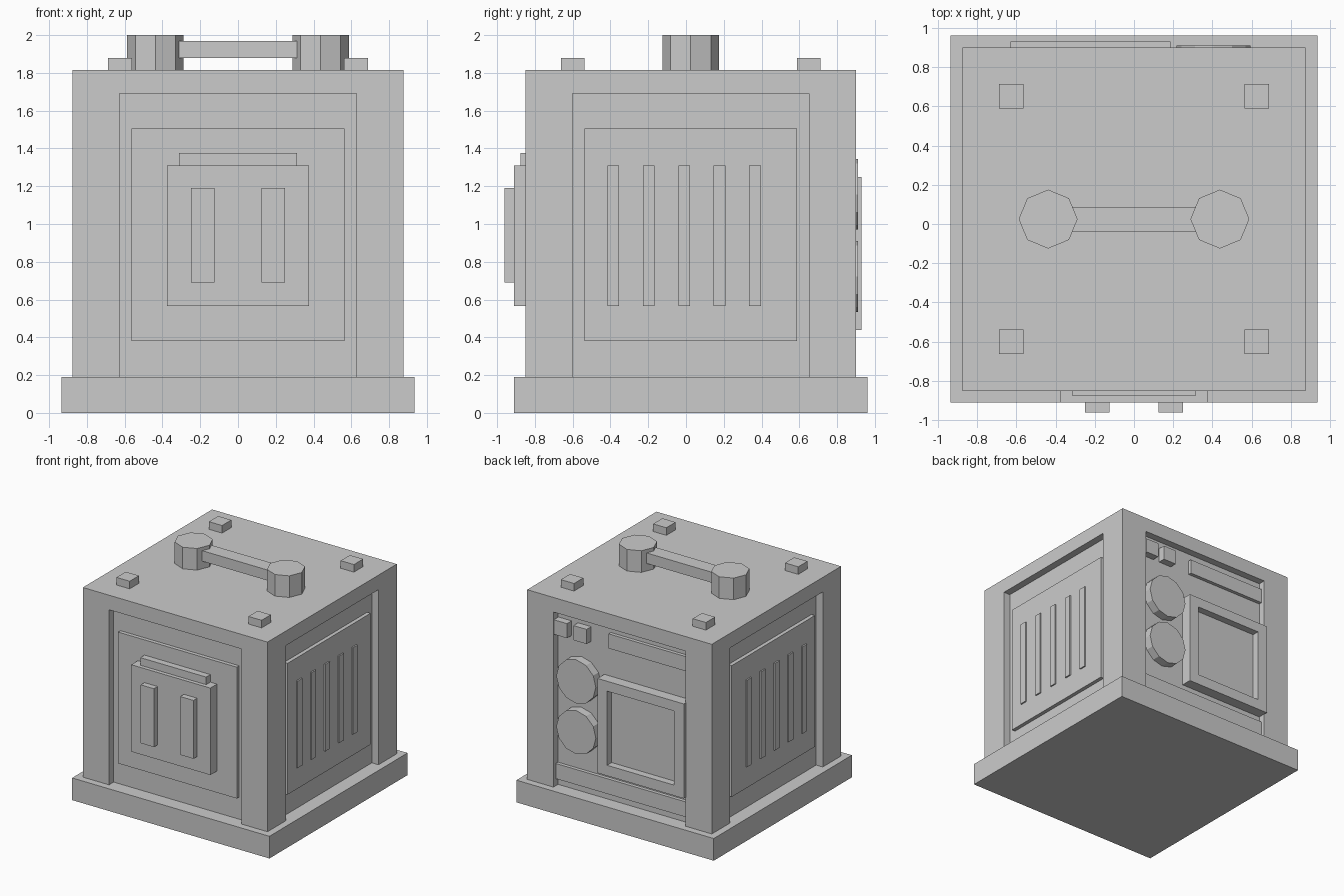
import bpy
import math

if "Cube" in bpy.data.objects:
    bpy.data.objects.remove(bpy.data.objects["Cube"])

CY = 0.025            # depth centre of the cabinet body
HALF = 0.875          # half width of the body
REC = 0.0625          # depth of the side recesses
FRONT, BACK = CY - HALF, CY + HALF

grey = bpy.data.materials.new("plain_grey")
grey.diffuse_color = (0.6, 0.6, 0.6, 1)
grey.use_nodes = True
grey.node_tree.nodes["Principled BSDF"].inputs["Base Color"].default_value = grey.diffuse_color


def finish(name):
    ob = bpy.context.object
    ob.name = name
    ob.data.materials.append(grey)
    return ob


def box(name, x, y, z):
    """Box from (min, max) ranges."""
    bpy.ops.mesh.primitive_cube_add(size=1, location=[(a + b) / 2 for a, b in (x, y, z)])
    bpy.context.object.scale = [abs(b - a) for a, b in (x, y, z)]
    bpy.ops.object.transform_apply(location=False, rotation=False, scale=True)
    return finish(name)


def prism(name, sides, radius, depth, loc, rot=(0, 0, 0)):
    bpy.ops.mesh.primitive_cylinder_add(vertices=sides, radius=radius, depth=depth,
                                        location=loc, rotation=rot)
    return finish(name)


def cut(target, x, y, z):
    """Subtract a box from the target."""
    cutter = box("cutter", x, y, z)
    mod = target.modifiers.new("cut", 'BOOLEAN')
    mod.operation = 'DIFFERENCE'
    mod.solver = 'EXACT'
    mod.object = cutter
    bpy.context.view_layer.objects.active = target
    bpy.ops.object.modifier_apply(modifier=mod.name)
    bpy.data.objects.remove(cutter, do_unlink=True)


# Base slab and body with a recess on every side
box("base", (-0.935, 0.935), (CY - 0.935, CY + 0.935), (0, 0.19))
body = box("body", (-HALF, HALF), (FRONT, BACK), (0.19, 1.815))
W, ZR = 0.627, (0.1, 1.69)
cut(body, (-W, W), (FRONT - 0.1, FRONT + REC), ZR)
cut(body, (-W, W), (BACK - REC, BACK + 0.1), ZR)
for s in (-1, 1):
    cut(body, (s * (HALF - REC), s * (HALF + 0.1)), (CY - W, CY + W), ZR)

# Raised panels in the front and side recesses
P = 0.5625
ZP = (0.38, 1.505)
box("front_panel", (-P, P), (FRONT + 0.03, FRONT + 0.08), ZP)
for s, side in ((-1, "left"), (1, "right")):
    box(side + "_panel", (s * 0.79, s * (HALF - 0.03)), (CY - P, CY + P), ZP)
    # Vent slats
    for i in range(5):
        y = -0.01 + (i - 2) * 0.1875
        box(side + "_vent_slat", (s * 0.82, s * (HALF - 0.018)),
            (y - 0.031, y + 0.031), (0.565, 1.31))

# Front hatch with two grips and a top ledge
box("hatch", (-0.375, 0.375), (-0.91, FRONT + 0.05), (0.565, 1.31))
box("hatch_ledge", (-0.3125, 0.3125), (-0.877, FRONT + 0.05), (1.31, 1.375))
for s in (-1, 1):
    box("hatch_grip", (s * 0.125, s * 0.25), (-0.96, -0.89), (0.69, 1.19))

# Carrying handle and corner studs on top
for s in (-1, 1):
    prism("handle_post", 8, 0.15, 0.195, (s * 0.4375, CY, 1.9025))
    for t in (-1, 1):
        x, y = s * 0.625, CY + t * 0.625
        box("corner_stud", (x - 0.0625, x + 0.0625), (y - 0.0625, y + 0.0625), (1.805, 1.88))
box("handle_bar", (-0.32, 0.32), (CY - 0.0625, CY + 0.0625), (1.88, 1.97))

# Back: screen frame with sunken screen
FLOOR = BACK - REC
frame = box("screen_frame", (-0.63, 0.187), (FLOOR - 0.02, 0.93), (0.44, 1.25))
cut(frame, (-0.537, 0.097), (0.868, 1.0), (0.53, 1.165))

# Back: dials, buttons, label plate and lower strip
for z in (0.7225, 1.1575):
    prism("dial", 12, 0.1875, 0.09, (0.405, 0.865, z), (math.pi / 2, 0, 0))
for x in (0.3125, 0.4975):
    box("button", (x, x + 0.125), (FLOOR - 0.02, BACK), (1.5, 1.625))
box("label_plate", (-0.627, 0.125), (FLOOR - 0.02, FLOOR + 0.03), (1.5, 1.625))
box("lower_strip", (-0.627, 0.627), (FLOOR - 0.02, FLOOR + 0.03), (0.25, 0.38))
